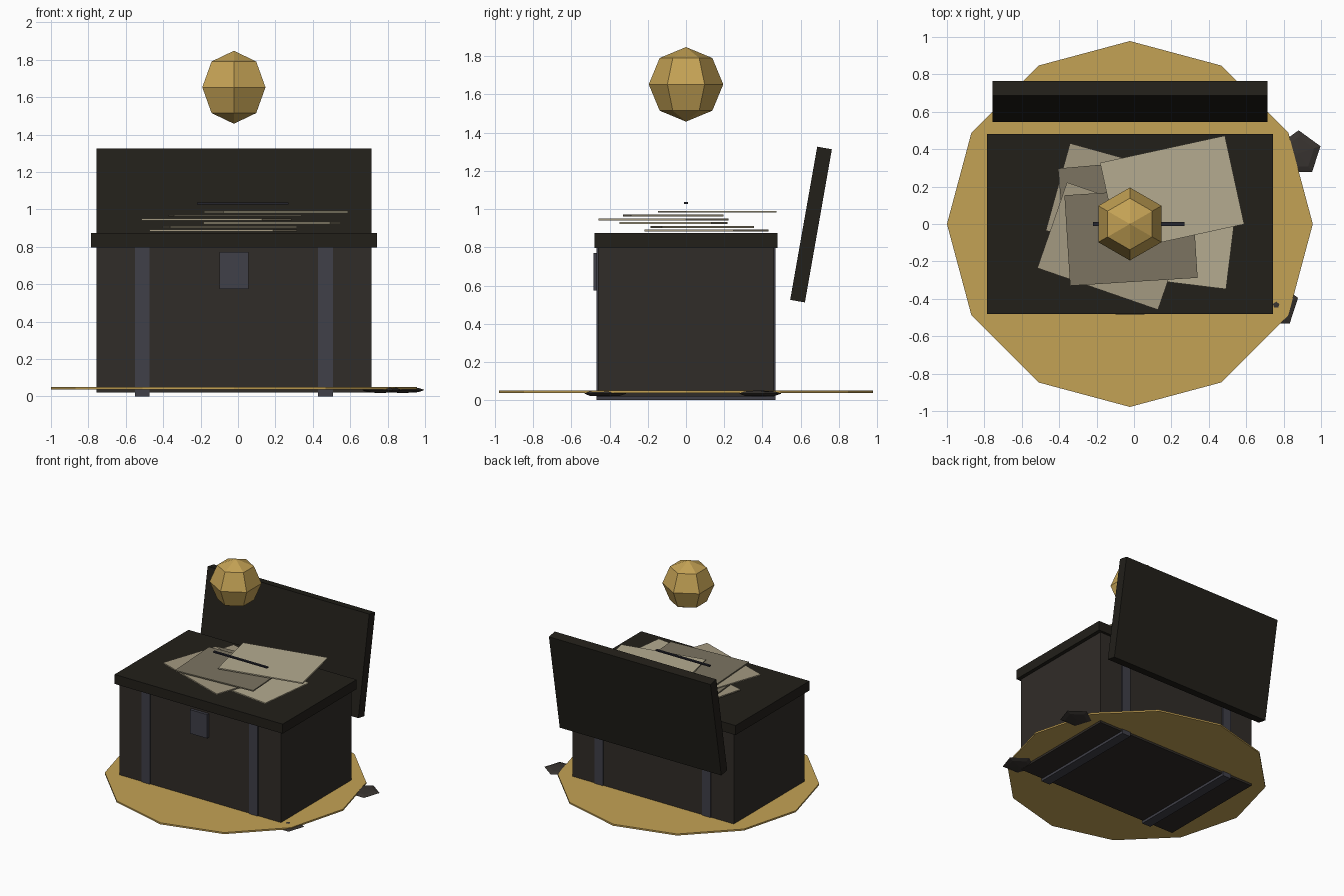
import bpy, bmesh
from math import sin, cos, pi, radians
from mathutils import Matrix

if "Cube" in bpy.data.objects:
    bpy.data.objects.remove(bpy.data.objects["Cube"])

CX = -0.022  # chest centre line


def material(name, r, g, b):
    m = bpy.data.materials.new(name)
    m.diffuse_color = (r, g, b, 1)
    m.use_nodes = True
    m.node_tree.nodes["Principled BSDF"].inputs["Base Color"].default_value = m.diffuse_color
    return m


WOOD = material("dark_wood", .030, .025, .021)
LID = material("black_wood", .016, .014, .010)
IRON = material("iron", .050, .050, .065)
GOLD = material("gold", .55, .36, .09)
ROCK = material("stone", .040, .034, .030)
PEN = material("pen_black", .018, .018, .026)
PAPERS = [material("paper_mid", .37, .32, .22),
          material("paper_dark", .20, .175, .12),
          material("paper_light", .46, .41, .28)]


def finish(name, bm, mat, loc, rot=(0, 0, 0)):
    bmesh.ops.recalc_face_normals(bm, faces=bm.faces)
    me = bpy.data.meshes.new(name)
    bm.to_mesh(me)
    bm.free()
    me.materials.append(mat)
    ob = bpy.data.objects.new(name, me)
    ob.location, ob.rotation_euler = loc, rot
    bpy.context.collection.objects.link(ob)
    return ob


def box(name, size, loc, mat, rot=(0, 0, 0)):
    bm = bmesh.new()
    bmesh.ops.create_cube(bm, size=1, matrix=Matrix.Diagonal((*size, 1)))
    return finish(name, bm, mat, loc, rot)


def ball(name, sides, r, h, loc, mat):
    """Faceted four-ring sphere with a corner pointing to +y."""
    bm = bmesh.new()
    rings = []
    for a in (-pi / 4, 0, pi / 4):
        rings.append([bm.verts.new((r * cos(a) * cos(pi / 2 + 2 * pi * i / sides),
                                    r * cos(a) * sin(pi / 2 + 2 * pi * i / sides),
                                    h * sin(a))) for i in range(sides)])
    low, high = bm.verts.new((0, 0, -h)), bm.verts.new((0, 0, h))
    for i in range(sides):
        j = (i + 1) % sides
        bm.faces.new((low, rings[0][j], rings[0][i]))
        bm.faces.new((high, rings[2][i], rings[2][j]))
        for a, b in zip(rings, rings[1:]):
            bm.faces.new((a[i], a[j], b[j], b[i]))
    return finish(name, bm, mat, loc)


# Chest body, rim and leaning lid
box("chest_body", (1.47, .92, .79), (CX, 0, .415), WOOD)
box("chest_rim", (1.53, .96, .078), (CX, 0, .836), LID)
box("open_lid", (1.47, .078, .814), (CX, .6545, .919), LID, (radians(-10), 0, 0))

# Iron straps wrapping the body, and the lock plate
for side, s in (("left", -1), ("right", 1)):
    box(side + "_strap", (.078, .936, .81), (CX + s * .49, 0, .405), IRON)
box("lock_plate", (.156, .03, .196), (CX, -.468, .673), IRON)

# Twelve-sided golden base disc
bm = bmesh.new()
bmesh.ops.create_cone(bm, cap_ends=True, segments=12, radius1=.978, radius2=.978, depth=.013)
finish("base_disc", bm, GOLD, (CX, 0, .0435))

# Floating golden orb
ball("floating_orb", 6, .195, .195, (CX, 0, 1.653), GOLD)

# Fanned stack of papers: centre x, centre y, turn
sheets = [(-.078, .107, -15.5), (-.045, .085, 5), (.183, -.066, -7),
          (-.115, -.118, -19.1), (-.016, -.067, 3.6), (.204, .163, 12.3)]
for i, (x, y, turn) in enumerate(sheets):
    box(f"paper_{i + 1}", (.683, .485, .010), (x, y, .887 + i * .0198),
        PAPERS[i % 3], (0, 0, radians(turn)))

# Pen hovering over the papers
box("pen", (.49, .020, .010), (.025, 0, 1.031), PEN)

# Flat stones at the edge of the disc
for i, (x, y) in enumerate([(.88, .378), (.76, -.433)]):
    ball(f"flat_stone_{i + 1}", 5, .123, .0165, (x, y, .0345), ROCK)
